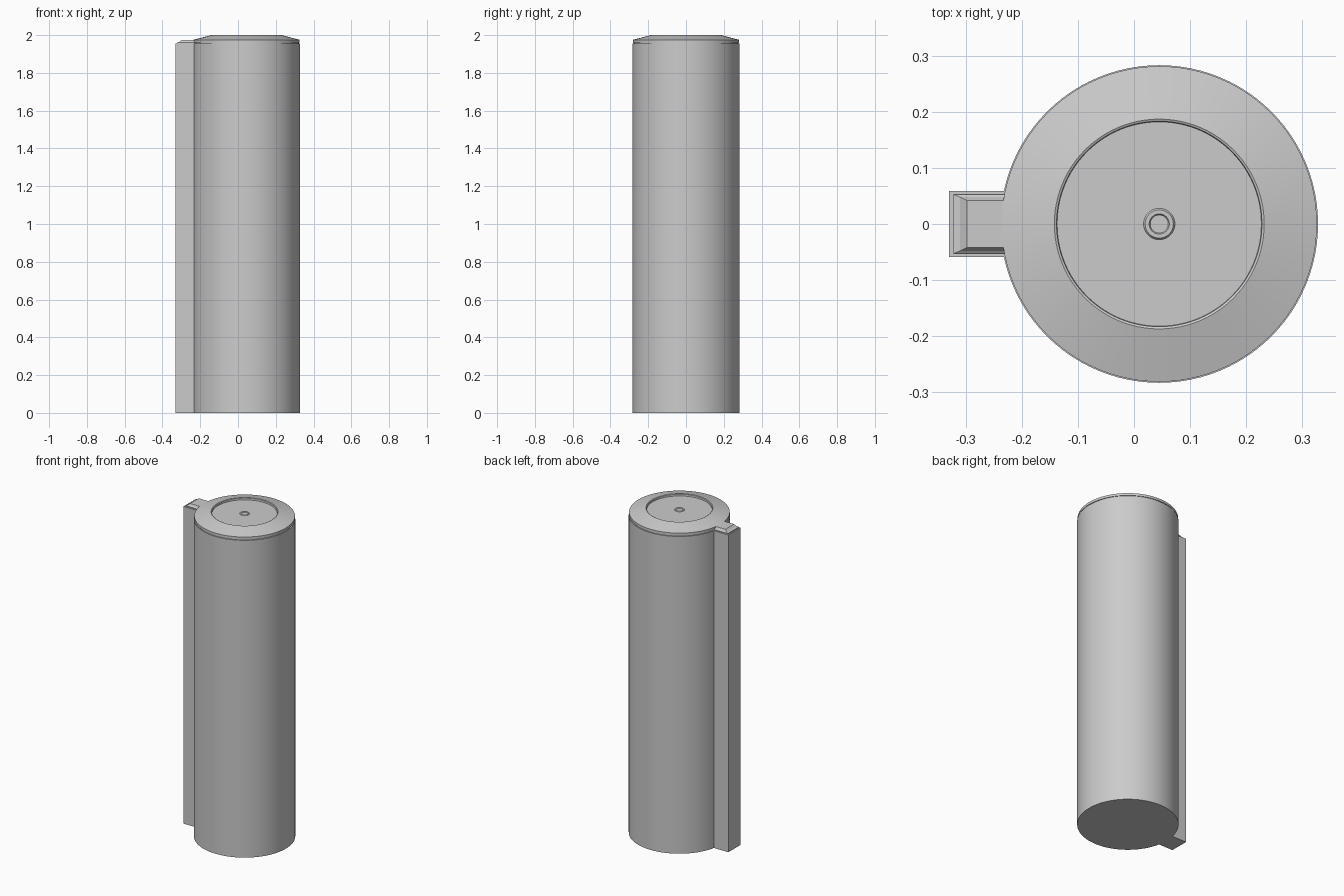
import bpy, bmesh, math

if "Cube" in bpy.data.objects:
    bpy.data.objects.remove(bpy.data.objects["Cube"])

CX = 0.045   # axis of the canister
SEG = 96


def finish(name, bm, smooth=True):
    bmesh.ops.recalc_face_normals(bm, faces=bm.faces)
    mesh = bpy.data.meshes.new(name)
    bm.to_mesh(mesh)
    bm.free()
    ob = bpy.data.objects.new(name, mesh)
    bpy.context.collection.objects.link(ob)
    if smooth:
        bpy.context.view_layer.objects.active = ob
        ob.select_set(True)
        bpy.ops.object.shade_smooth_by_angle(angle=math.radians(12))
        ob.select_set(False)
    return ob


def loft(name, rings, smooth):
    """Bridge successive closed rings of points and cap both ends."""
    bm = bmesh.new()
    loops = [[bm.verts.new(p) for p in ring] for ring in rings]
    n = len(loops[0])
    for a, b in zip(loops, loops[1:]):
        for i in range(n):
            j = (i + 1) % n
            bm.faces.new((a[i], a[j], b[j], b[i]))
    bm.faces.new(loops[0])
    bm.faces.new(loops[-1])
    return finish(name, bm, smooth)


def lathe(name, profile):
    rings = [[(CX + r * math.cos(2 * math.pi * i / SEG),
               r * math.sin(2 * math.pi * i / SEG), z) for i in range(SEG)]
             for r, z in profile]
    return loft(name, rings, True)


def block(name, x1, levels):
    """Stack of rectangles: (outer x, half width, z)."""
    rings = [[(x0, -w, z), (x1, -w, z), (x1, w, z), (x0, w, z)]
             for x0, w, z in levels]
    return loft(name, rings, False)


# Main tube
lathe("canister_body", [(0.283, 0), (0.283, 1.955)])

# Lid: narrow seam, bevelled rim, shallow recess and centre button
lathe("lid", [(0.277, 1.95), (0.277, 1.96), (0.281, 1.96), (0.281, 1.975),
              (0.187, 2.0), (0.183, 1.998), (0.182, 1.988),
              (0.028, 1.988), (0.025, 1.992), (0.018, 1.992), (0.016, 1.989)])

# Hinge spine running up the left side
block("side_spine", -0.20, [(-0.33, 0.059, 0), (-0.33, 0.059, 1.955)])

# Stepped tab joining the spine to the lid
block("lid_tab", -0.20, [(-0.323, 0.053, 1.95), (-0.323, 0.053, 1.96),
                         (-0.31, 0.048, 1.964), (-0.298, 0.042, 1.975)])
